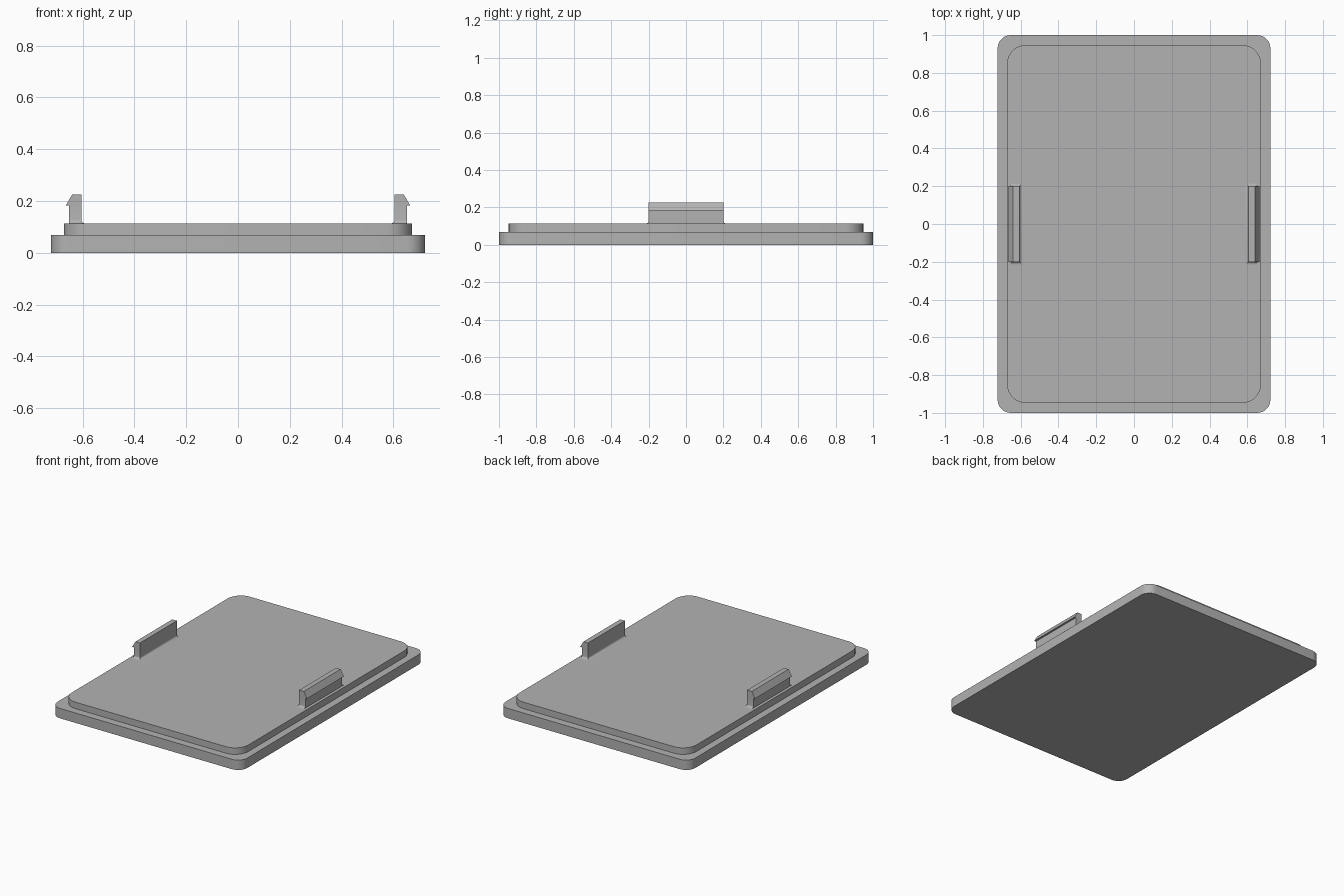
import bpy
import bmesh
import math

cube = bpy.data.objects.get("Cube")
if cube:
    bpy.data.objects.remove(cube, do_unlink=True)

grey = bpy.data.materials.new("plain_grey")
grey.use_nodes = True
colour = (0.45, 0.45, 0.45, 1)
grey.diffuse_color = colour
grey.node_tree.nodes["Principled BSDF"].inputs["Base Color"].default_value = colour


def rounded_ring(hx, hy, radius, z, steps=8):
    """Outline of a rounded rectangle, counter-clockwise."""
    ring = []
    for i, (sx, sy) in enumerate([(1, 1), (-1, 1), (-1, -1), (1, -1)]):
        for k in range(steps + 1):
            a = math.pi / 2 * (i + k / steps)
            ring.append((sx * (hx - radius) + radius * math.cos(a),
                         sy * (hy - radius) + radius * math.sin(a), z))
    return ring


def box_ring(x_in, x_out, hy, z):
    """Rectangular outline, counter-clockwise."""
    return [(x_in, -hy, z), (x_out, -hy, z), (x_out, hy, z), (x_in, hy, z)]


def loft(name, rings):
    """Closed solid skinned through a stack of matching outlines."""
    bm = bmesh.new()
    loops = [[bm.verts.new(p) for p in ring] for ring in rings]
    n = len(loops[0])
    for low, high in zip(loops, loops[1:]):
        for i in range(n):
            j = (i + 1) % n
            bm.faces.new((low[i], low[j], high[j], high[i]))
    bm.faces.new(loops[0][::-1])
    bm.faces.new(loops[-1])
    bmesh.ops.remove_doubles(bm, verts=bm.verts, dist=1e-5)
    bmesh.ops.recalc_face_normals(bm, faces=bm.faces)
    mesh = bpy.data.meshes.new(name)
    bm.to_mesh(mesh)
    bm.free()
    mesh.materials.append(grey)
    obj = bpy.data.objects.new(name, mesh)
    bpy.context.collection.objects.link(obj)
    bpy.ops.object.select_all(action="DESELECT")
    obj.select_set(True)
    bpy.context.view_layer.objects.active = obj
    bpy.ops.object.shade_smooth_by_angle(angle=math.radians(30))
    return obj


# Cover plate with its raised inner step
STEP_Z, TOP_Z = 0.068, 0.113
loft("cover_plate", [
    rounded_ring(0.722, 1.0, 0.07, 0),
    rounded_ring(0.722, 1.0, 0.07, STEP_Z),
    rounded_ring(0.672, 0.948, 0.1, STEP_Z),
    rounded_ring(0.672, 0.948, 0.1, TOP_Z),
])

# Snap clips: coved foot on three sides, straight stem, outward barb
INNER, OUTER, HALF, COVE = 0.605, 0.652, 0.2, 0.015
clip_rings = []
for k in range(6):
    a = math.pi / 2 * k / 5
    flare = COVE * (1 - math.sin(a))
    clip_rings.append(box_ring(INNER - flare, OUTER, HALF + flare,
                               TOP_Z + COVE * (1 - math.cos(a))))
clip_rings += [
    box_ring(INNER, OUTER, HALF, 0.182),
    box_ring(INNER, 0.665, HALF, 0.182),
    box_ring(INNER, 0.64, HALF, 0.225),
]
for name, side in (("left_clip", 1), ("right_clip", -1)):
    loft(name, [[(side * x, y, z) for x, y, z in ring] for ring in clip_rings])
